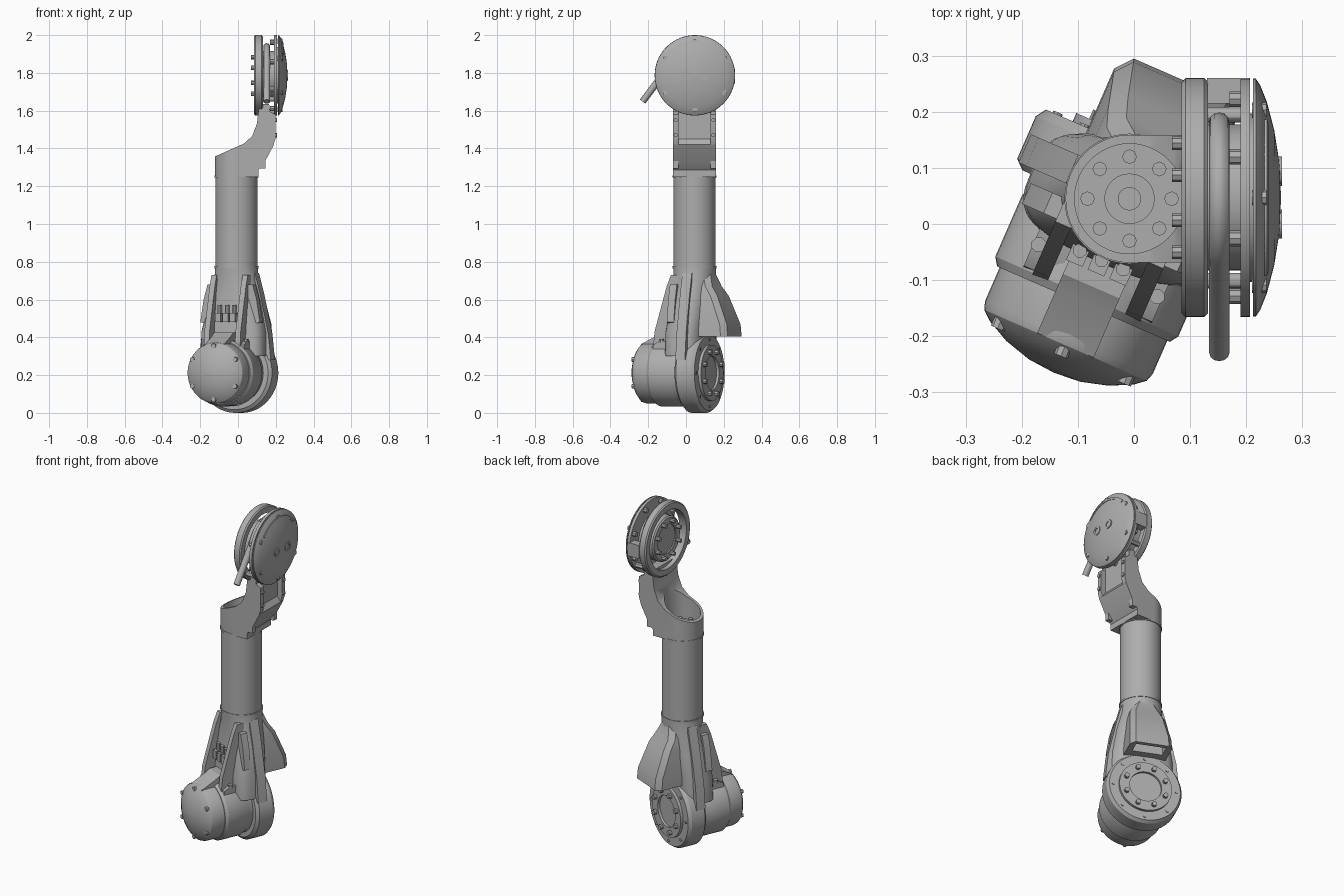
import bpy, bmesh
from math import pi, sin, cos, radians, copysign
from mathutils import Matrix, Vector

if "Cube" in bpy.data.objects:
    bpy.data.objects.remove(bpy.data.objects["Cube"], do_unlink=True)

metal = bpy.data.materials.new("grey metal")
metal.use_nodes = True
GREY = (0.42, 0.42, 0.42, 1)
metal.diffuse_color = GREY
metal.node_tree.nodes["Principled BSDF"].inputs["Base Color"].default_value = GREY

parts = []
T, R = Matrix.Translation, Matrix.Rotation
COLUMN = T((-0.008, 0.045, 0))                      # tube axis
LOWER = COLUMN @ R(radians(-23.6), 4, 'Z')          # turned lower joint, +y is its back
LOW_AXIS = LOWER @ T((0, 0, 0.212)) @ R(-pi / 2, 4, 'X')
UP_AXIS = T((0, 0.047, 1.787)) @ R(pi / 2, 4, 'Y')  # upper joint, axis along +x


def finish(name, bm, matrix):
    bmesh.ops.remove_doubles(bm, verts=bm.verts, dist=1e-5)
    bmesh.ops.recalc_face_normals(bm, faces=bm.faces)
    bm.transform(matrix)
    mesh = bpy.data.meshes.new(name)
    bm.to_mesh(mesh)
    bm.free()
    mesh.materials.append(metal)
    obj = bpy.data.objects.new(name, mesh)
    bpy.context.collection.objects.link(obj)
    parts.append(obj)
    return obj


def loft(name, rings, matrix, closed=False):
    """Skin a list of point rings, capping the ends or joining last to first."""
    bm = bmesh.new()
    rows = [[bm.verts.new(p) for p in ring] for ring in rings]
    n = len(rows[0])
    for a, b in zip(rows, rows[1:] + ([rows[0]] if closed else [])):
        for i in range(n):
            bm.faces.new((a[i], a[(i + 1) % n], b[(i + 1) % n], b[i]))
    if not closed:
        bm.faces.new(rows[0])
        bm.faces.new(rows[-1])
    return finish(name, bm, matrix)


def lathe(name, profile, matrix, closed=False, n=48):
    """Turn (radius, height) pairs about local z."""
    rings = [[(max(r, 1e-3) * cos(2 * pi * i / n), max(r, 1e-3) * sin(2 * pi * i / n), h)
              for i in range(n)] for r, h in profile]
    return loft(name, rings, matrix, closed)


def prism(name, pts, lo, hi, matrix, along='x'):
    """Extrude a side profile of (across, z) pairs along x or y."""
    def ring(d):
        return [(d, a, z) if along == 'x' else (a, d, z) for a, z in pts]
    return loft(name, [ring(lo), ring(hi)], matrix)


def box(name, x, y, z, matrix):
    return prism(name, [(y[0], z[0]), (y[1], z[0]), (y[1], z[1]), (y[0], z[1])], *x, matrix)


def cyl(name, r, h0, h1, matrix, n=12):
    return lathe(name, [(r, h0), (r, h1)], matrix, n=n)


def bolt_circle(name, count, radius, r, h0, h1, matrix, start=0.0):
    for i in range(count):
        a = start + 2 * pi * i / count
        cyl(name, r, h0, h1, matrix @ T((radius * cos(a), radius * sin(a), 0)), 8)


def boolean(target, cutter, operation):
    mod = target.modifiers.new("cut", 'BOOLEAN')
    mod.operation, mod.object, mod.solver = operation, cutter, 'EXACT'
    bpy.context.view_layer.update()
    done = target.evaluated_get(bpy.context.evaluated_depsgraph_get())
    mesh = bpy.data.meshes.new_from_object(done)
    target.modifiers.clear()
    target.data = mesh
    parts.remove(cutter)
    bpy.data.objects.remove(cutter, do_unlink=True)


# Forearm tube with end bands
cyl("arm_tube", 0.112, 0.76, 1.27, COLUMN, 48)
for z in (0.765, 1.245):
    cyl("tube_band", 0.116, z, z + 0.012, COLUMN, 48)

# Lower joint: domed cap, body, wide ring and rear flange
lathe("joint_cap", [(0, -0.338), (0.05, -0.334), (0.1, -0.32), (0.14, -0.3), (0.158, -0.285),
                    (0.163, -0.27), (0.163, -0.2), (0, -0.2)], LOW_AXIS)
lathe("joint_body", [(0, -0.205), (0.168, -0.205), (0.178, -0.19), (0.178, -0.07),
                     (0.168, -0.05), (0.168, -0.02), (0, -0.02)], LOW_AXIS)
lathe("joint_ring", [(0, -0.03), (0.195, -0.03), (0.212, -0.015), (0.212, 0.068), (0.2, 0.086),
                     (0.148, 0.086), (0.148, 0.102), (0.09, 0.102), (0.09, 0.088),
                     (0, 0.088)], LOW_AXIS, n=64)
bolt_circle("flange_bolt", 8, 0.118, 0.014, 0.1, 0.12, LOW_AXIS, pi / 8)
bolt_circle("ring_bolt", 8, 0.178, 0.009, 0.08, 0.09, LOW_AXIS)
bolt_circle("cap_bolt", 6, 0.142, 0.013, -0.306, -0.28, LOW_AXIS, pi / 6)

# Tapered neck blending the tube into the lower joint
def neck_section(z, half, front, back, power):
    ring = []
    for i in range(40):
        c, s = cos(2 * pi * i / 40), sin(2 * pi * i / 40)
        x = copysign(abs(c) ** power, c) * half
        y = copysign(abs(s) ** power, s) * (front + back) / 2 + (back - front) / 2
        ring.append((x, y, z))
    return ring

loft("neck", [neck_section(0.3, 0.18, 0.125, 0.08, 0.6), neck_section(0.43, 0.178, 0.125, 0.085, 0.65),
              neck_section(0.58, 0.15, 0.112, 0.1, 0.8), neck_section(0.7, 0.118, 0.108, 0.112, 1),
              neck_section(0.77, 0.113, 0.113, 0.113, 1)], LOWER)

# Neck ribs and side rails, mirrored
for s in (-1, 1):
    prism("front_rib", [(-0.09, 0.73), (-0.115, 0.67), (-0.185, 0.43), (-0.195, 0.33), (-0.05, 0.33),
                        (-0.05, 0.73)], s * 0.075, s * 0.105, LOWER)
    prism("side_rib", [(s * 0.05, 0.74), (s * 0.115, 0.74), (s * 0.145, 0.63), (s * 0.192, 0.42),
                       (s * 0.207, 0.28), (s * 0.05, 0.28)], -0.02, 0.035, LOWER, 'y')
    prism("side_rail", [(s * 0.09, 0.68), (s * 0.13, 0.68), (s * 0.153, 0.6), (s * 0.172, 0.48),
                        (s * 0.09, 0.46)], -0.085, -0.045, LOWER, 'y')
    prism("front_shelf", [(-0.19, 0.3), (-0.185, 0.36), (-0.15, 0.38), (-0.06, 0.38), (-0.06, 0.3)],
          s * 0.06, s * 0.125, LOWER)
    cyl("shelf_bolt", 0.014, 0.37, 0.39, LOWER @ T((s * 0.115, -0.14, 0)), 8)

# Hood over the cap and connectors in the front recess
prism("cap_hood", [(-0.29, 0.33), (-0.285, 0.365), (-0.2, 0.405), (-0.17, 0.425), (-0.03, 0.425),
                   (-0.03, 0.3), (-0.29, 0.3)], -0.055, 0.055, LOWER)
for i in range(3):
    box("connector", (-0.06 + i * 0.042, -0.028 + i * 0.042), (-0.145, -0.08), (0.48, 0.53), LOWER)
    cyl("connector_plug", 0.013, 0.52, 0.57, LOWER @ T((-0.044 + i * 0.042, -0.12, 0)), 8)

# Rear housing, tapering upwards with chamfered corners and an open underside
sections = []
for z, half, back in ((0.405, 0.118, 0.232), (0.47, 0.116, 0.226), (0.62, 0.1, 0.165),
                      (0.67, 0.088, 0.13), (0.735, 0.06, 0.108)):
    sections.append([(-half, 0.06, z), (-half, back - 0.03, z), (0.025 - half, back, z),
                     (half - 0.025, back, z), (half, back - 0.03, z), (half, 0.06, z)])
housing = loft("rear_housing", sections, LOWER)
hollow = prism("hollow", [(0.13, 0.56), (0.205, 0.45), (0.21, 0.38), (0.13, 0.38)],
               -0.085, 0.085, LOWER)
boolean(housing, hollow, 'DIFFERENCE')

# Elbow: sliced hollow cylinder rising into an upright plate
plan = [(0.114 * cos(a), 0.114 * sin(a)) for a in [pi / 2 + pi * i / 24 for i in range(25)]]
plan += [(0.22, -0.114), (0.22, 0.114)]
elbow = loft("elbow", [[(x, y, z) for x, y in plan] for z in (1.25, 1.64)], COLUMN)
side = prism("side_cutter", [(-0.15, 1.24), (-0.15, 1.345), (0.03, 1.425), (0.075, 1.465),
                             (0.1, 1.53), (0.112, 1.63), (0.168, 1.63), (0.168, 1.45),
                             (0.19, 1.42), (0.14, 1.325), (0.108, 1.285), (0.108, 1.24)],
             -0.2, 0.3, Matrix(), 'y')
boolean(elbow, side, 'INTERSECT')
boolean(elbow, cyl("bore_cutter", 0.098, 1.29, 1.7, COLUMN, 48), 'DIFFERENCE')
bolt_circle("elbow_bolt", 8, 0.075, 0.013, 1.27, 1.31, COLUMN)
lathe("elbow_hub", [(0.02, 1.27), (0.045, 1.27), (0.045, 1.32), (0.02, 1.32)], COLUMN, True, 24)

# Elbow rails and screws on both edges
for s in (-1, 1):
    y = 0.045 + s * 0.1
    prism("elbow_rail", [(0.16, 1.42), (0.188, 1.42), (0.198, 1.45), (0.198, 1.58), (0.16, 1.6)],
          y - 0.014, y + 0.014, Matrix(), 'y')
    for z in (1.47, 1.55):
        cyl("rail_screw", 0.011, 0.19, 0.206, T((0, y, z)) @ R(pi / 2, 4, 'Y'), 8)
    box("elbow_lug", (0.1, 0.145), (y - 0.014, y + 0.014), (1.295, 1.35), Matrix())

# Upper joint: open ring, back plate, hub and spacers
lathe("upper_ring", [(0.172, 0.085), (0.206, 0.085), (0.213, 0.092), (0.213, 0.125), (0.206, 0.132),
                     (0.172, 0.132)], UP_AXIS, True, 64)
lathe("upper_plate", [(0, 0.19), (0.213, 0.19), (0.213, 0.207), (0, 0.207)], UP_AXIS, n=64)
lathe("upper_hub", [(0, 0.1), (0.085, 0.1), (0.085, 0.093), (0.122, 0.093), (0.13, 0.1), (0.13, 0.192),
                    (0, 0.192)], UP_AXIS)
bolt_circle("hub_bolt", 8, 0.105, 0.012, 0.068, 0.1, UP_AXIS, pi / 8)
bolt_circle("plate_spacer", 8, 0.19, 0.014, 0.17, 0.192, UP_AXIS, pi / 8)
for a in (-50, 0, 50):
    cyl("ring_spacer", 0.014, 0.13, 0.192, UP_AXIS @ R(radians(a), 4, 'Z') @ T((0.193, 0, 0)))
box("ring_block", (0.13, 0.206), (0.215, 0.26), (1.74, 1.82), Matrix())
prism("ring_foot", [(-0.069, 1.52), (-0.069, 1.56), (-0.06, 1.6), (-0.07, 1.635), (0.164, 1.635),
                    (0.154, 1.6), (0.159, 1.56), (0.159, 1.52)], 0.11, 0.165, Matrix())

# Domed cover with ports, screws and a raised arc
lathe("dome_cover", [(0, 0.262), (0.06, 0.2595), (0.12, 0.25), (0.17, 0.237), (0.2, 0.225),
                     (0.212, 0.217), (0.212, 0.212), (0, 0.212)], UP_AXIS, n=64)
cyl("cover_spacer", 0.15, 0.2, 0.214, UP_AXIS, 48)
bolt_circle("cover_screw", 6, 0.18, 0.014, 0.21, 0.236, UP_AXIS)
for y in (-0.047, 0.047):
    lathe("cover_port", [(0.015, 0.25), (0.026, 0.25), (0.026, 0.264), (0.015, 0.264)],
          UP_AXIS @ T((0, y, 0)), True, 16)
arc = []
for i in range(17):
    a = radians(130 + 100 * i / 16)
    arc.append([(r * cos(a), r * sin(a), h)
                for r, h in ((0.168, 0.225), (0.168, 0.241), (0.182, 0.237), (0.182, 0.225))])
loft("cover_arc", arc, UP_AXIS)

# Cable hose wrapped inside the ring and leaving at the front
path = [Vector((0.152, -0.23, 1.648))]
path += [Vector((0.152, 0.047 + 0.134 * cos(a), 1.787 + 0.152 * sin(a)))
         for a in [radians(150 - 10 * i) for i in range(18)]]
hose_rings = []
for i, p in enumerate(path):
    d = (path[min(i + 1, len(path) - 1)] - path[max(i - 1, 0)]).normalized()
    x = Vector((1, 0, 0))
    w = d.cross(x)
    hose_rings.append([p + 0.018 * (x * cos(pi * k / 6) + w * sin(pi * k / 6)) for k in range(12)])
loft("cable_hose", hose_rings, Matrix())

# Smooth curved faces, keep edges crisp
bpy.ops.object.select_all(action='DESELECT')
for obj in parts:
    obj.select_set(True)
bpy.context.view_layer.objects.active = parts[0]
bpy.ops.object.shade_smooth_by_angle(angle=radians(30))
